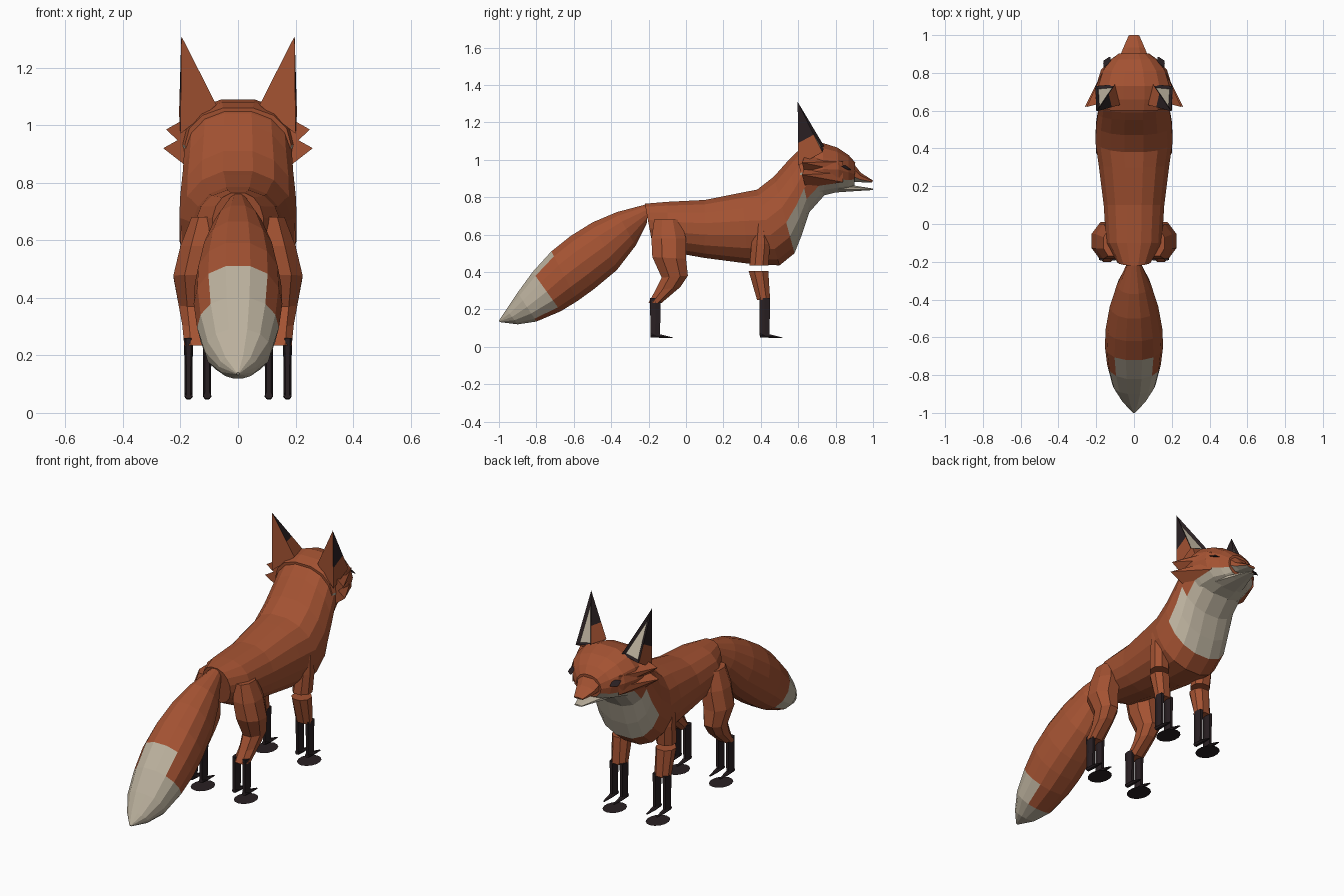
import bpy, bmesh, math
from mathutils import Vector

if "Cube" in bpy.data.objects:
    bpy.data.objects.remove(bpy.data.objects["Cube"], do_unlink=True)


def material(name, rgb):
    m = bpy.data.materials.new(name)
    m.use_nodes = True
    m.diffuse_color = (*rgb, 1)
    bsdf = m.node_tree.nodes["Principled BSDF"]
    bsdf.inputs["Base Color"].default_value = (*rgb, 1)
    bsdf.inputs["Roughness"].default_value = 0.9
    return m


RUST, CREAM, BLACK = range(3)
MATS = [material("rust_fur", (0.37, 0.085, 0.032)),
        material("cream_fur", (0.50, 0.44, 0.34)),
        material("black_fur", (0.022, 0.014, 0.016))]


def finish(name, bm, mirror=False, colour=None):
    """Turn a bmesh into an object, colouring faces by a rule."""
    bmesh.ops.recalc_face_normals(bm, faces=bm.faces)
    if colour is not None:
        for f in bm.faces:
            f.material_index = colour(f) if callable(colour) else colour
    me = bpy.data.meshes.new(name)
    bm.to_mesh(me)
    bm.free()
    for m in MATS:
        me.materials.append(m)
    ob = bpy.data.objects.new(name, me)
    bpy.context.collection.objects.link(ob)
    if mirror:
        ob.modifiers.new("mirror", "MIRROR").use_mirror_merge = False
    return ob


def loft(name, rings, sides=12, cx=0, mirror=False, colour=RUST):
    """Skin oval rings; each is (y1, z1, y2, z2, half_width[, centre_x])."""
    bm = bmesh.new()
    loops = []
    for y1, z1, y2, z2, w, *c in rings:
        a, b = Vector((0, y1, z1)), Vector((0, y2, z2))
        mid = (a + b) / 2 + Vector((c[0] if c else cx, 0, 0))
        loop = []
        for k in range(sides):
            t = math.tau * (k + 0.5) / sides
            s, q = math.sin(t), math.cos(t)
            s = math.copysign(abs(s) ** 0.85, s)
            q = q / math.cos(math.pi / sides)
            loop.append(bm.verts.new(mid + (a - b) / 2 * q + Vector((w * s, 0, 0))))
        loops.append(loop)
    for p, q in zip(loops, loops[1:]):
        for k in range(sides):
            n = (k + 1) % sides
            bm.faces.new((p[k], p[n], q[n], q[k]))
    bm.faces.new(loops[0])
    bm.faces.new(loops[-1])
    return finish(name, bm, mirror, colour)


def spike(name, base, tip):
    """Pointed tuft over a four-cornered base, on both sides."""
    bm = bmesh.new()
    vs = [bm.verts.new(p) for p in base]
    top = bm.verts.new(tip)
    bm.faces.new(vs)
    for k in range(4):
        bm.faces.new((vs[k], vs[(k + 1) % 4], top))
    return finish(name, bm, True, RUST)


# Torso and neck, with a cream bib
def bib(f):
    c = f.calc_center_median()
    return CREAM if c.y > 0.555 and f.normal.y > 0.35 and c.z < 0.93 else RUST


loft("body", [
    (-.22, .765, -.18, .55, .09),
    (-.10, .775, -.10, .51, .15),
    (.10, .785, .10, .475, .163),
    (.30, .825, .33, .445, .19),
    (.38, .84, .50, .435, .207),
    (.47, .91, .58, .50, .205),
    (.55, 1.00, .62, .60, .195),
    (.59, 1.04, .66, .72, .19),
    (.62, 1.06, .74, .81, .19)], 16, colour=bib)

# Head with cream cheeks below
loft("head", [
    (.60, 1.06, .62, .80, .185),
    (.66, 1.08, .66, .79, .20),
    (.73, 1.09, .74, .81, .20),
    (.81, 1.065, .82, .83, .175),
    (.87, 1.025, .87, .84, .125),
    (.905, .985, .90, .86, .08)], 14,
    colour=lambda f: CREAM if f.calc_center_median().z < 0.905 and f.normal.z < 0.1
    else RUST)

# Parted muzzle
loft("upper_muzzle", [
    (.88, 1.00, .87, .885, .085),
    (.935, .93, .93, .88, .06),
    (1.0, .889, .995, .878, .03)], 8,
    colour=lambda f: CREAM if f.normal.z < -0.5 else RUST)
loft("lower_jaw", [
    (.80, .875, .80, .825, .10),
    (.90, .862, .90, .832, .06),
    (1.0, .846, 1.0, .838, .024)], 8, colour=CREAM)

# Eyes
loft("eye", [
    (.83, .965, .865, .945, .005, .158),
    (.85, .972, .885, .945, .005, .128)], 6, mirror=True, colour=BLACK)

# Cheek tufts
for name, z, tip in (("upper_cheek_tuft", .97, (.25, .62, .985)),
                     ("lower_cheek_tuft", .91, (.26, .62, .92))):
    spike(name, [(.15, .84, z + .02), (.17, .64, z + .06),
                 (.17, .64, z - .06), (.15, .84, z - .03)], tip)


# Ears: pyramid with rust back, black rim and cream inside
def ear():
    bm = bmesh.new()
    tip = Vector((.197, .597, 1.31))
    base = [Vector(p) for p in ((.075, .63, 1.07), (.20, .60, .97),
                                (.205, .73, 1.04), (.10, .74, 1.07))]
    low = [bm.verts.new(p) for p in base]
    mid = [bm.verts.new(p.lerp(tip, .35)) for p in base]
    top = bm.verts.new(tip)
    front = []
    for k in range(4):
        n = (k + 1) % 4
        lower = bm.faces.new((low[k], low[n], mid[n], mid[k]))
        upper = bm.faces.new((mid[k], mid[n], top))
        lower.material_index = RUST
        upper.material_index = BLACK if k else RUST
        if k == 2:
            front = [lower, upper]
    bmesh.ops.recalc_face_normals(bm, faces=bm.faces)
    for f in front:
        f.material_index = CREAM
    rim = bmesh.ops.inset_region(bm, faces=front, thickness=.014, depth=-.012,
                                 use_boundary=True, use_even_offset=True)
    for f in rim["faces"]:
        f.material_index = BLACK
    finish("ear", bm, True)


ear()

# Bushy tail with cream tip
loft("tail", [
    (-.20, .765, -.21, .66, .035),
    (-.37, .72, -.27, .54, .09),
    (-.50, .665, -.37, .41, .128),
    (-.62, .59, -.49, .31, .15),
    (-.72, .51, -.58, .245, .154),
    (-.82, .40, -.67, .19, .142),
    (-.90, .29, -.80, .135, .115),
    (-.96, .20, -.90, .12, .065),
    (-1.0, .14, -.995, .132, .006)], 14,
    colour=lambda f: CREAM if f.calc_center_median().y < -0.75
    and f.calc_center_median().z < 0.78 + 0.8 * (f.calc_center_median().y + 0.75) * -1 - 0.42
    + 0.12 else RUST)

# Thighs, shoulders and forelegs
loft("hind_thigh", [
    (-.03, .68, -.17, .68, .05, .115),
    (0, .58, -.185, .58, .075, .13),
    (0, .47, -.18, .48, .08, .15),
    (.01, .38, -.13, .37, .06, .15),
    (-.03, .32, -.165, .30, .05, .147),
    (-.13, .235, -.20, .235, .047, .143)], 8, mirror=True)
loft("shoulder", [
    (.43, .66, .37, .66, .03, .17),
    (.45, .55, .35, .55, .05, .155),
    (.44, .435, .34, .435, .055, .145)], 8, mirror=True)
loft("foreleg", [
    (.44, .405, .335, .405, .055, .142),
    (.45, .25, .38, .25, .048, .14)], 8, mirror=True)

# Split black shins, paw tops and sole pads
for name, y in (("hind", -.165), ("front", .42)):
    for side, x in (("inner", .107), ("outer", .172)):
        loft(f"{name}_shin_{side}", [
            (y + .03, .26, y - .028, .26, .016, x),
            (y + .028, .16, y - .026, .16, .014, x),
            (y + .026, .06, y - .026, .06, .014, x)], 6, mirror=True, colour=BLACK)
        loft(f"{name}_toe_{side}", [
            (y - .025, .072, y - .025, .05, .014, x),
            (y + .03, .066, y + .03, .048, .015, x),
            (y + .095, .05, y + .095, .046, .006, x)], 6, mirror=True, colour=BLACK)
    bm = bmesh.new()
    bmesh.ops.create_circle(bm, cap_ends=True, segments=14, radius=1)
    for v in bm.verts:
        v.co = (.14 + v.co.x * .06, y + .04 + v.co.y * .075, 0)
    finish(f"{name}_paw_pad", bm, True, BLACK)
